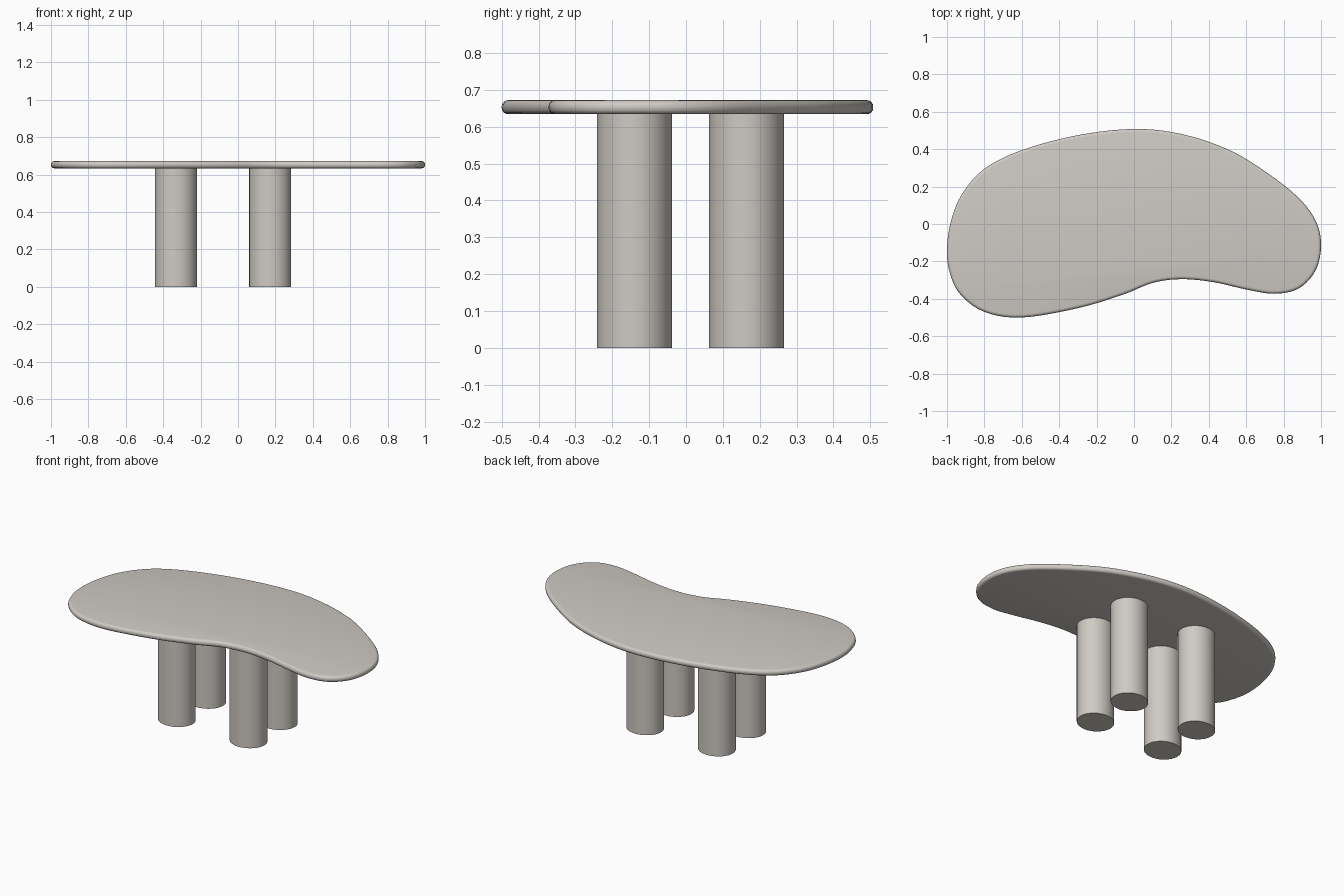
import bpy, bmesh, math
from mathutils import Vector

if "Cube" in bpy.data.objects:
    bpy.data.objects.remove(bpy.data.objects["Cube"])

stone = bpy.data.materials.new("warm_grey")
stone.diffuse_color = (0.62, 0.59, 0.55, 1)
stone.use_nodes = True
stone.node_tree.nodes["Principled BSDF"].inputs["Base Color"].default_value = stone.diffuse_color


def finish(name, bm):
    bmesh.ops.recalc_face_normals(bm, faces=bm.faces)
    me = bpy.data.meshes.new(name)
    bm.to_mesh(me)
    bm.free()
    me.materials.append(stone)
    ob = bpy.data.objects.new(name, me)
    bpy.context.collection.objects.link(ob)
    bpy.ops.object.select_all(action='DESELECT')
    ob.select_set(True)
    bpy.context.view_layer.objects.active = ob
    bpy.ops.object.shade_smooth_by_angle(angle=math.radians(35))
    return ob


def closed_spline(pts, steps):
    # Catmull-Rom loop through the outline points
    out, n = [], len(pts)
    for i in range(n):
        a, b, c, d = (Vector(pts[(i + k) % n]) for k in (-1, 0, 1, 2))
        for s in range(steps):
            t = s / steps
            out.append(0.5 * (2 * b + (c - a) * t + (2 * a - 5 * b + 4 * c - d) * t ** 2
                              + (3 * b - a - 3 * c + d) * t ** 3))
    return out


# Kidney-shaped top with a rounded rim
outline = [(-1, -.14), (-.98, .01), (-.92, .16), (-.8, .295), (-.6, .395), (-.3, .475),
           (0, .508), (.25, .482), (.5, .4), (.7, .282), (.88, .14), (.975, .01), (1, -.12),
           (.97, -.25), (.88, -.345), (.75, -.373), (.6, -.35), (.42, -.31), (.25, -.295),
           (.1, -.315), (-.06, -.378), (-.3, -.45), (-.6, -.5), (-.8, -.47), (-.93, -.375),
           (-.985, -.26)]
loop = closed_spline(outline, 5)
n = len(loop)
Z0, Z1, R = 0.634, 0.672, 0.017
normals = []
for i in range(n):
    t = (loop[(i + 1) % n] - loop[i - 1]).normalized()
    normals.append(Vector((-t.y, t.x)))          # outward for a clockwise loop

# rim profile: (inset, height) from underside to upper face
arc = [math.radians(90 * k / 4) for k in range(5)]
profile = [(R * (1 - math.sin(a)), Z0 + R * (1 - math.cos(a))) for a in arc]
profile += [(i, Z0 + Z1 - z) for i, z in reversed(profile)]
bm = bmesh.new()
rings = [[bm.verts.new((*(p - nrm * inset), z)) for p, nrm in zip(loop, normals)]
         for inset, z in profile]
for lo, hi in zip(rings, rings[1:]):
    for i in range(n):
        j = (i + 1) % n
        bm.faces.new((lo[i], lo[j], hi[j], hi[i]))
bm.faces.new(rings[0])
bm.faces.new(rings[-1])
finish("table_top", bm)

# Four thick, slightly oval column legs
for side, x in (("left", -0.332), ("right", 0.172)):
    for depth, y in (("front", -0.14), ("back", 0.164)):
        bm = bmesh.new()
        bmesh.ops.create_cone(bm, cap_ends=True, segments=64, radius1=1, radius2=1, depth=1)
        bmesh.ops.scale(bm, vec=(0.112, 0.102, Z0 + 0.002), verts=bm.verts)
        bmesh.ops.translate(bm, vec=(x, y, (Z0 + 0.002) / 2), verts=bm.verts)
        finish(f"{depth}_{side}_leg", bm)
